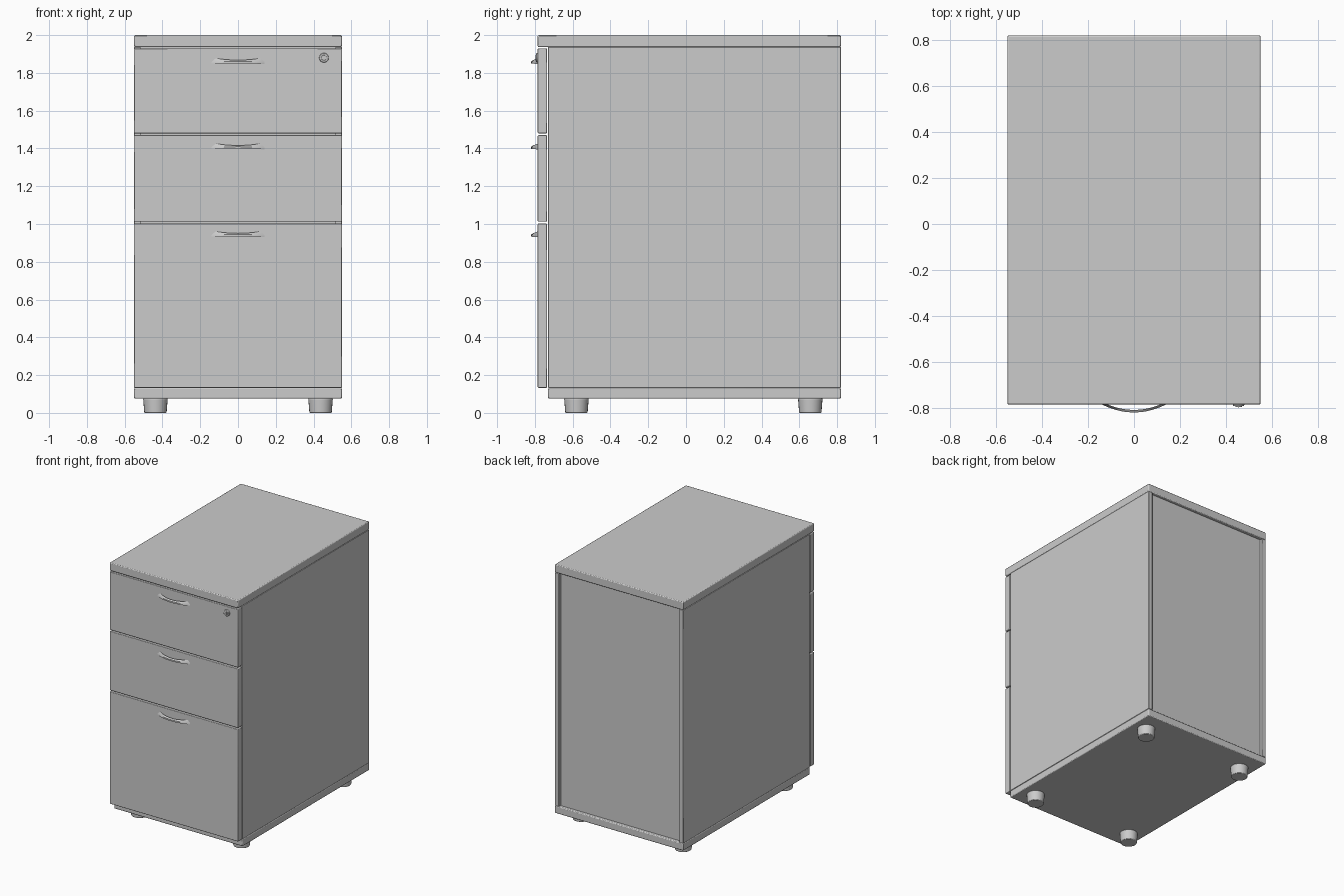
import bpy, bmesh, math
from mathutils import Matrix, Vector

cube = bpy.data.objects.get("Cube")
if cube:
    bpy.data.objects.remove(cube)

grey = bpy.data.materials.new("light grey")
grey.use_nodes = True
color = (0.6, 0.6, 0.6, 1)
grey.diffuse_color = color
grey.node_tree.nodes["Principled BSDF"].inputs["Base Color"].default_value = color


def finish(name, bm, bevel=0):
    bmesh.ops.recalc_face_normals(bm, faces=bm.faces)
    mesh = bpy.data.meshes.new(name)
    bm.to_mesh(mesh)
    bm.free()
    mesh.materials.append(grey)
    obj = bpy.data.objects.new(name, mesh)
    bpy.context.collection.objects.link(obj)
    if bevel:
        mod = obj.modifiers.new("soft edges", "BEVEL")
        mod.width = bevel
        mod.segments = 2
    bpy.ops.object.select_all(action="DESELECT")
    obj.select_set(True)
    bpy.context.view_layer.objects.active = obj
    bpy.ops.object.shade_smooth_by_angle(angle=math.radians(40))
    return obj


def box(name, x, y, z, bevel=0.004):
    bm = bmesh.new()
    lo, hi = Vector((x[0], y[0], z[0])), Vector((x[1], y[1], z[1]))
    m = Matrix.Translation((lo + hi) / 2) @ Matrix.Diagonal((*(hi - lo), 1))
    bmesh.ops.create_cube(bm, size=1, matrix=m)
    return finish(name, bm, bevel)


def cylinder(name, center, r_low, r_top, depth, rot=Matrix(), bevel=0.004):
    bm = bmesh.new()
    bmesh.ops.create_cone(bm, cap_ends=True, segments=24, radius1=r_low, radius2=r_top,
                          depth=depth, matrix=Matrix.Translation(center) @ rot)
    return finish(name, bm, bevel)


HALF, FRONT, BACK = 0.55, -0.785, 0.82
CARCASS = -0.73

# Carcass boards
box("top_board", (-HALF, HALF), (FRONT, BACK), (1.937, 2.0), 0.006)
box("bottom_board", (-HALF, HALF), (CARCASS, BACK), (0.075, 0.132), 0.006)
for side, s in (("left", 1), ("right", -1)):
    box(side + "_side_panel", sorted((s * HALF, s * 0.515)), (CARCASS, BACK), (0.132, 1.937), 0.003)
box("back_panel", (-0.515, 0.515), (0.775, 0.795), (0.132, 1.937), 0)


# Bowed pull: a thin band that leaves the drawer face and dips in the middle
def handle(name, z):
    bm = bmesh.new()
    rings = []
    steps = 20
    for i in range(steps + 1):
        t = 2 * i / steps - 1
        bow = 1 - t * t
        x = 0.14 * t
        y = FRONT - 0.035 * bow
        top = z + 0.03 - 0.014 * bow
        bottom = z - 0.005 + 0.003 * bow
        back = y + 0.011
        rings.append([bm.verts.new(p) for p in
                      ((x, y, bottom), (x, y, bottom + 0.011),
                       (x, back, top), (x, back, bottom))])
    for a, b in zip(rings, rings[1:]):
        for k in range(4):
            n = (k + 1) % 4
            bm.faces.new((a[k], a[n], b[n], b[k]))
    bm.faces.new(rings[0])
    bm.faces.new(rings[-1])
    finish(name, bm)


# Drawer fronts with handles
for name, low, high, pull in (("bottom", 0.133, 1.002, 0.935),
                              ("middle", 1.012, 1.470, 1.40),
                              ("top", 1.480, 1.930, 1.852)):
    box(name + "_drawer_front", (-HALF, HALF), (FRONT, -0.735), (low, high))
    handle(name + "_drawer_handle", pull)

# Lock with a raised ring and key slot
turn = Matrix.Rotation(math.pi / 2, 4, "X")
cylinder("lock_ring", (0.455, FRONT - 0.002, 1.88), 0.026, 0.024, 0.012, turn, 0.002)
cylinder("lock_barrel", (0.455, FRONT - 0.006, 1.88), 0.015, 0.014, 0.01, turn, 0.001)
box("key_slot", (0.452, 0.458), (FRONT - 0.013, FRONT - 0.01), (1.87, 1.89), 0)

# Feet
for side, x in (("left", 0.437), ("right", -0.437)):
    for end, y in (("front", -0.58), ("back", 0.658)):
        cylinder(f"{end}_{side}_foot", (x, y, 0.038), 0.059, 0.065, 0.076)
